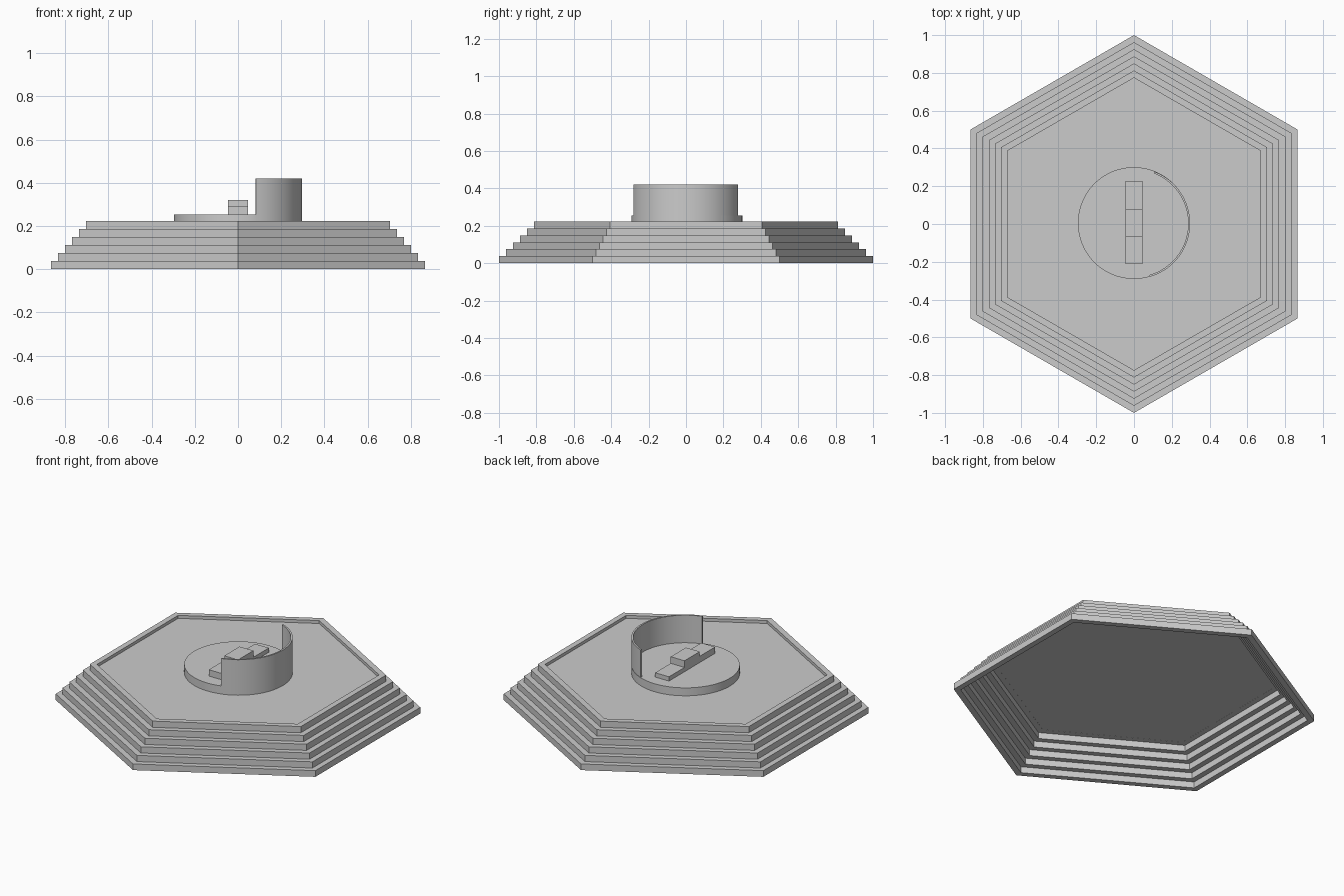
import bpy, bmesh
from math import sin, cos, radians, pi

if "Cube" in bpy.data.objects:
    bpy.data.objects.remove(bpy.data.objects["Cube"])


def make_object(name, bm, smooth=False):
    bmesh.ops.recalc_face_normals(bm, faces=bm.faces[:])
    mesh = bpy.data.meshes.new(name)
    bm.to_mesh(mesh)
    bm.free()
    ob = bpy.data.objects.new(name, mesh)
    bpy.context.collection.objects.link(ob)
    if smooth:
        bpy.context.view_layer.objects.active = ob
        ob.select_set(True)
        bpy.ops.object.shade_smooth_by_angle(angle=radians(30))
        ob.select_set(False)
    return ob


def polygon(r, n, start=pi / 2, cx=0, cy=0):
    return [(cx + r * cos(start + 2 * pi * i / n),
             cy + r * sin(start + 2 * pi * i / n)) for i in range(n)]


def prism(name, pts, z0, z1, smooth=False):
    bm = bmesh.new()
    low = [bm.verts.new((x, y, z0)) for x, y in pts]
    high = [bm.verts.new((x, y, z1)) for x, y in pts]
    bm.faces.new(low)
    bm.faces.new(high)
    for i in range(len(pts)):
        j = (i + 1) % len(pts)
        bm.faces.new((low[i], low[j], high[j], high[i]))
    return make_object(name, bm, smooth)


def wall(name, outer, inner, z0, z1, closed, smooth=False):
    # Sweep a rectangular section between an outer and an inner outline
    bm = bmesh.new()
    sections = [[bm.verts.new((*p, z)) for p, z in
                 ((o, z0), (o, z1), (i, z1), (i, z0))]
                for o, i in zip(outer, inner)]
    n = len(sections)
    for a in range(n if closed else n - 1):
        s, t = sections[a], sections[(a + 1) % n]
        for k in range(4):
            m = (k + 1) % 4
            bm.faces.new((s[k], t[k], t[m], s[m]))
    if not closed:
        bm.faces.new(sections[0])
        bm.faces.new(sections[-1])
    return make_object(name, bm, smooth)


# Hollow hexagonal stairs: six stacked rings
STEP_H, STEP_W = 0.0373, 0.0375
for i in range(6):
    r = 1 - STEP_W * i
    wall(f"step_ring_{i + 1}", polygon(r, 6), polygon(r - STEP_W - 0.001, 6),
         STEP_H * i, STEP_H * (i + 1), True)

# Recessed floor inside the top ring
prism("floor", polygon(0.776, 6), 0.187, 0.206)

# Round stage
prism("stage_disc", polygon(0.296, 64, cx=-0.001, cy=0.005), 0.206, 0.254, True)

# Curved back wall, open to the left
SEG = 32
angles = [radians(-74 + 143 * i / SEG) for i in range(SEG + 1)]


def arc(r):
    return [(0.003 + r * cos(a), 0.003 + r * sin(a)) for a in angles]


wall("back_wall", arc(0.294), arc(0.284), 0.206, 0.42, False, True)

# Three-level podium
for name, y0, y1, top in (("podium_second", -0.212, -0.065, 0.292),
                          ("podium_first", -0.065, 0.08, 0.32),
                          ("podium_third", 0.08, 0.228, 0.28)):
    prism(name, [(-0.046, y0), (0.046, y0), (0.046, y1), (-0.046, y1)], 0.254, top)
